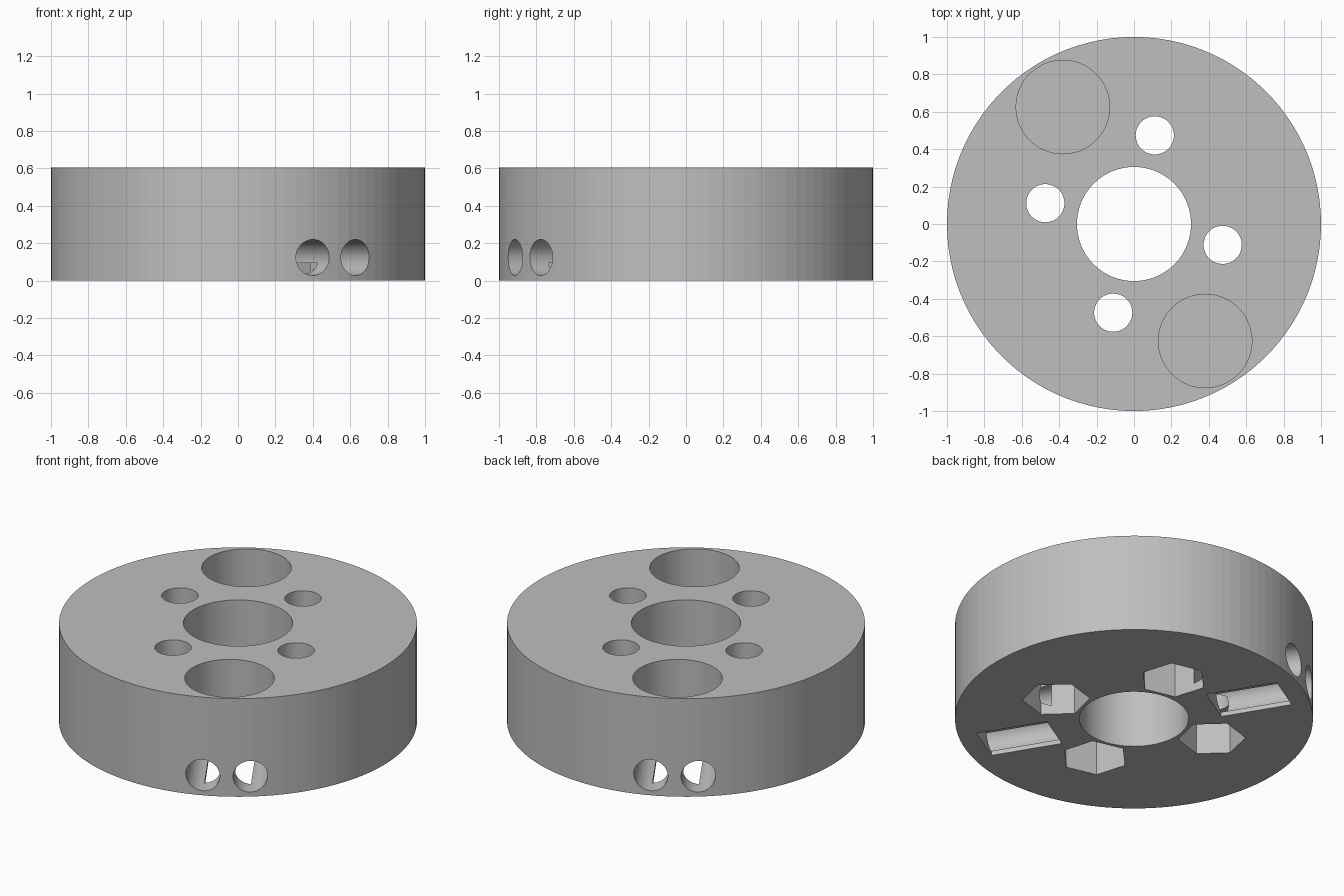
import bpy
import math
from mathutils import Matrix, Vector

cube = bpy.data.objects.get("Cube")
if cube:
    bpy.data.objects.remove(cube, do_unlink=True)

HEIGHT = 0.605
POCKET_ANGLE = math.radians(121.3)   # direction of the large pockets
BOLT_ANGLE = math.radians(76.8)      # direction of the first bolt hole
EXTRA = 0.1                          # how far cutters overshoot a surface

grey = bpy.data.materials.new("plain grey")
grey.use_nodes = True
colour = (0.52, 0.52, 0.52, 1)
grey.diffuse_color = colour
grey.node_tree.nodes["Principled BSDF"].inputs["Base Color"].default_value = colour


def prism(name, radius, bottom, top, centre=(0, 0), sides=100, turn=0.0):
    """Upright cylinder or regular prism between two heights."""
    bpy.ops.mesh.primitive_cylinder_add(
        vertices=sides, radius=radius, depth=top - bottom,
        location=(centre[0], centre[1], (top + bottom) / 2), rotation=(0, 0, turn))
    bpy.context.object.name = name
    return bpy.context.object


def polar(radius, angle):
    return radius * math.cos(angle), radius * math.sin(angle)


disc = prism("disc_body", 1.0, 0, HEIGHT)
disc.data.materials.append(grey)
cutters = [prism("centre_bore", 0.305, -EXTRA, HEIGHT + EXTRA)]

# Four bolt holes with hexagonal nut recesses underneath
for i in range(4):
    angle = BOLT_ANGLE + i * math.pi / 2
    spot = polar(0.487, angle)
    cutters.append(prism("bolt_hole", 0.102, 0.1, HEIGHT + EXTRA, spot, 64))
    # Blender prisms start with a corner on +y, so a flat faces outward
    cutters.append(prism("nut_recess", 0.188, -EXTRA, 0.24, spot, 6, angle))

# Opposite pairs of blind pockets, cord slots and side holes
for angle in (POCKET_ANGLE, POCKET_ANGLE + math.pi):
    cutters.append(prism("round_pocket", 0.25, 0.3, HEIGHT + EXTRA,
                         polar(0.732, angle)))
    turn = Matrix.Rotation(angle, 4, "Z")

    bpy.ops.mesh.primitive_cube_add(size=1)
    slot = bpy.context.object
    slot.name = "cord_slot"
    slot.matrix_world = (turn @ Matrix.Translation((0.678, 0, 0))
                         @ Matrix.Diagonal((0.415, 0.26, 0.19, 1)))
    cutters.append(slot)

    for side in (-1, 1):
        hole = prism("side_hole", 0.096, -0.35, 0.35, sides=64)
        hole.matrix_world = (turn @ Matrix.Translation(Vector((0.77, side * 0.133, 0.124)))
                             @ Matrix.Rotation(math.pi / 2, 4, "Y"))
        cutters.append(hole)

# Cut everything out of the disc, then drop the cutters
for cutter in cutters:
    cutter.hide_render = True
    cut = disc.modifiers.new(cutter.name, "BOOLEAN")
    cut.operation = "DIFFERENCE"
    cut.solver = "EXACT"
    cut.object = cutter

bpy.context.view_layer.update()
graph = bpy.context.evaluated_depsgraph_get()
result = bpy.data.meshes.new_from_object(disc.evaluated_get(graph))
disc.modifiers.clear()
disc.data = result
for cutter in cutters:
    bpy.data.objects.remove(cutter, do_unlink=True)

# One colour over the whole part, flat faces
disc.data.materials.clear()
disc.data.materials.append(grey)
for face in disc.data.polygons:
    face.material_index = 0
    face.use_smooth = False
